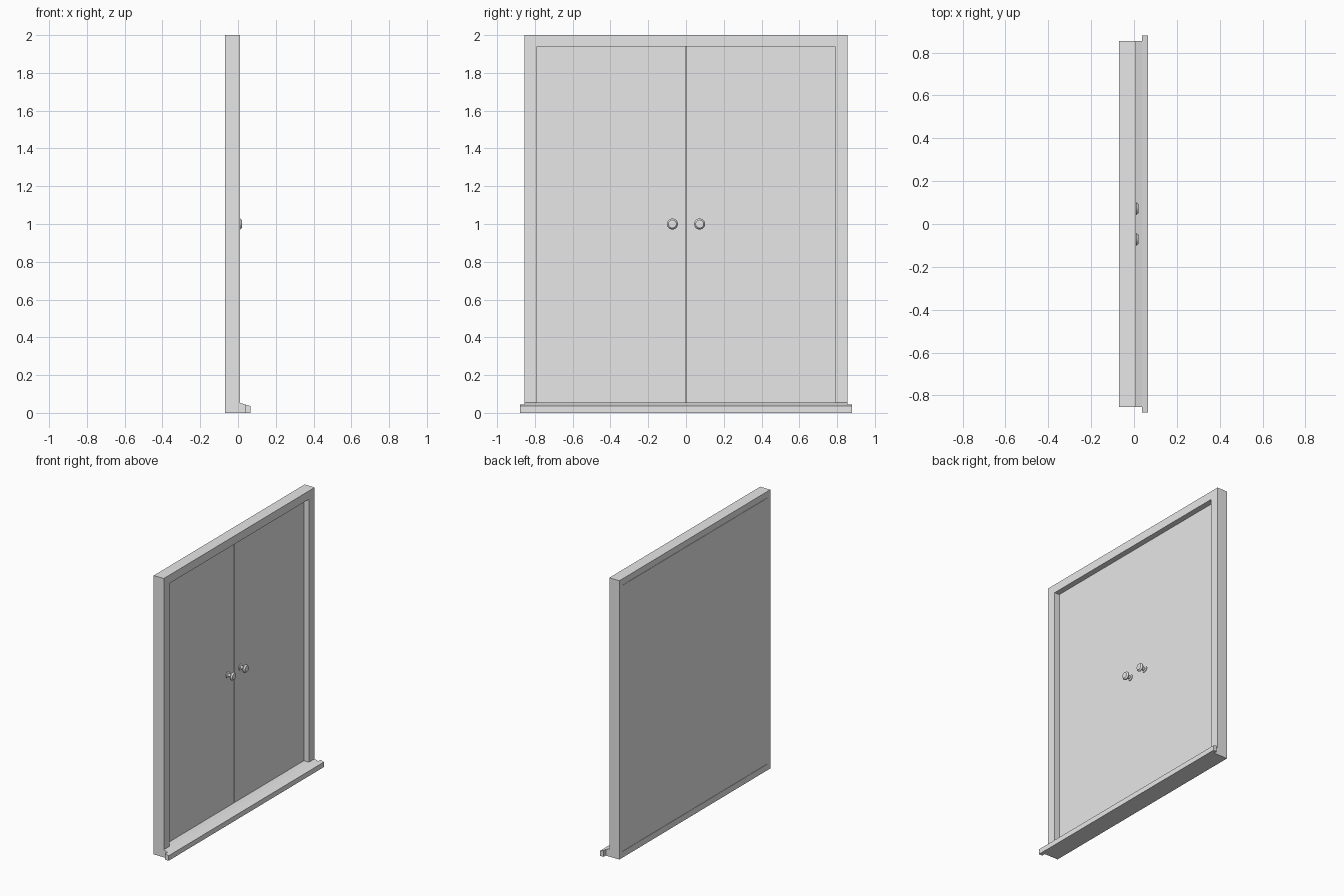
import bpy
import bmesh
from math import radians

if "Cube" in bpy.data.objects:
    bpy.data.objects.remove(bpy.data.objects["Cube"], do_unlink=True)

grey = bpy.data.materials.new("plain_grey")
grey.use_nodes = True
grey.diffuse_color = (0.8, 0.8, 0.8, 1)
grey.node_tree.nodes["Principled BSDF"].inputs["Base Color"].default_value = (0.8, 0.8, 0.8, 1)

BACK, DOOR_FACE, FRONT = -0.07, -0.03, 0.01
OUTER, REBATE, OPENING = 0.855, 0.825, 0.79
HEAD, TOP = 1.94, 2.0


def finish(name, bm):
    bmesh.ops.recalc_face_normals(bm, faces=bm.faces)
    mesh = bpy.data.meshes.new(name)
    bm.to_mesh(mesh)
    bm.free()
    mesh.materials.append(grey)
    obj = bpy.data.objects.new(name, mesh)
    bpy.context.collection.objects.link(obj)
    return obj


def extrude(name, profile, axis, start, end):
    """Extrude a profile along y (points x, z) or along z (points x, y)."""
    bm = bmesh.new()
    place = (lambda a, b: (a, start, b)) if axis == "y" else (lambda a, b: (a, b, start))
    face = bm.faces.new([bm.verts.new(place(a, b)) for a, b in profile])
    new = bmesh.ops.extrude_face_region(bm, geom=[face])["geom"]
    shift = (0, end - start, 0) if axis == "y" else (0, 0, end - start)
    bmesh.ops.translate(bm, vec=shift, verts=[v for v in new if isinstance(v, bmesh.types.BMVert)])
    return finish(name, bm)


def box(name, x, y, z):
    profile = [(x[0], z[0]), (x[1], z[0]), (x[1], z[1]), (x[0], z[1])]
    return extrude(name, profile, "y", *y)


def knob(name, y):
    """Turned knob: rose, neck and rounded head along x."""
    profile = [(0, DOOR_FACE), (0.022, DOOR_FACE), (0.022, -0.025), (0.012, -0.021),
               (0.012, -0.006), (0.022, 0), (0.029, 0.006), (0.029, 0.011),
               (0.021, 0.021), (0, 0.022)]
    bm = bmesh.new()
    verts = [bm.verts.new((x, y + r, 1)) for r, x in profile]
    edges = [bm.edges.new(pair) for pair in zip(verts, verts[1:])]
    bmesh.ops.spin(bm, geom=verts + edges, cent=(0, y, 1), axis=(1, 0, 0),
                   angle=radians(360), steps=24)
    bmesh.ops.remove_doubles(bm, verts=bm.verts, dist=0.0001)
    obj = finish(name, bm)
    bpy.ops.object.select_all(action="DESELECT")
    obj.select_set(True)
    bpy.context.view_layer.objects.active = obj
    bpy.ops.object.shade_smooth_by_angle(angle=radians(35))


# Mirrored jambs, door leaves and knobs
for side, s in (("left", 1), ("right", -1)):
    jamb = [(BACK, s * OUTER), (FRONT, s * OUTER), (FRONT, s * OPENING),
            (DOOR_FACE, s * OPENING), (DOOR_FACE, s * REBATE), (BACK, s * REBATE)]
    extrude(side + "_jamb", jamb, "z", 0.04, TOP)
    box(side + "_door_leaf", (-0.05, DOOR_FACE), (s * 0.002, s * REBATE), (0.046, 1.953))
    knob(side + "_knob", s * 0.072)

# Shared rear layer behind the meeting gap
box("door_back_panel", (BACK, -0.05), (-REBATE, REBATE), (0.046, 1.953))

# Rebated head rail
head = [(BACK, TOP), (FRONT, TOP), (FRONT, HEAD), (DOOR_FACE, HEAD),
        (DOOR_FACE, 1.955), (BACK, 1.955)]
extrude("head_rail", head, "y", -REBATE, REBATE)

# Sloped sill with a wider projecting nose
sill = [(BACK, 0), (0.038, 0), (0.038, 0.044), (FRONT, 0.054),
        (DOOR_FACE, 0.054), (DOOR_FACE, 0.044), (BACK, 0.044)]
extrude("sill", sill, "y", -OUTER, OUTER)
nose = [(0.038, 0), (0.066, 0), (0.066, 0.036), (0.038, 0.044)]
extrude("sill_nose", nose, "y", -0.88, 0.88)
